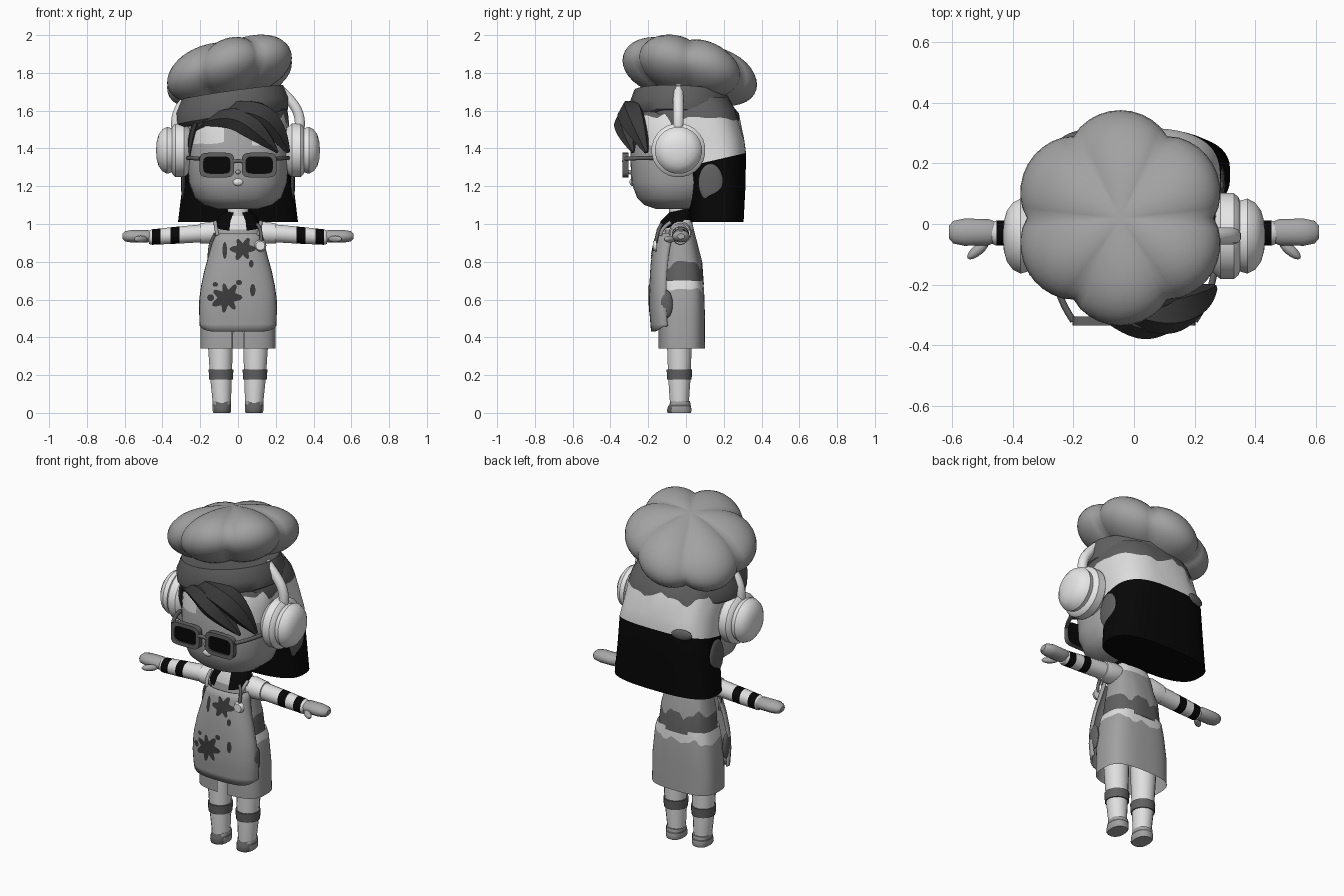
import bpy, bmesh, math
from mathutils import Matrix

if "Cube" in bpy.data.objects:
    bpy.data.objects.remove(bpy.data.objects["Cube"], do_unlink=True)

# Colours
MATS = {}
for label, v in dict(white=0.86, pale=0.74, skin_gray=0.39, hat_gray=0.36, cloth_gray=0.36,
                     dark_gray=0.12, charcoal=0.045, black=0.002).items():
    m = bpy.data.materials.new(label)
    m.use_nodes = True
    m.diffuse_color = (v, v, v, 1)
    m.node_tree.nodes["Principled BSDF"].inputs["Base Color"].default_value = (v, v, v, 1)
    MATS[label] = m


def finish(name, bm, colors, rule=None, matrix=Matrix(), angle=40):
    """Turn a bmesh into a shaded object; rule(centre) picks the colour index."""
    bmesh.ops.recalc_face_normals(bm, faces=bm.faces)
    if rule:
        for f in bm.faces:
            f.material_index = rule(f.calc_center_median())
    me = bpy.data.meshes.new(name)
    bm.to_mesh(me)
    bm.free()
    for c in colors.split():
        me.materials.append(MATS[c])
    ob = bpy.data.objects.new(name, me)
    bpy.context.collection.objects.link(ob)
    ob.matrix_world = matrix
    bpy.ops.object.select_all(action='DESELECT')
    ob.select_set(True)
    bpy.context.view_layer.objects.active = ob
    bpy.ops.object.shade_smooth_by_angle(angle=math.radians(angle))
    return ob


def bend(a, p):
    return math.copysign(abs(a) ** (2 / p), a)


def loft(name, rings, colors, n=24, p=2, rule=None, matrix=Matrix(), caps=True, cut=None,
         shear=(0, 0), angle=40, bands=None, edges={}):
    """Skin rings (z, centre x, centre y, radius x, radius y).
    bands colours each row of faces; edges maps a ring number to a height offset f(x, y)."""
    bm = bmesh.new()
    rows = []
    for k, (z, cx, cy, rx, ry) in enumerate(rings):
        row = []
        for i in range(n):
            t = math.tau * (i + 0.5) / n
            x, y = cx + rx * bend(math.cos(t), p), cy + ry * bend(math.sin(t), p)
            lift = edges[k](x, y) if k in edges else 0
            row.append(bm.verts.new((x, y, z + shear[0] * x + shear[1] * y + lift)))
        rows.append(row)
    for k, (a, b) in enumerate(zip(rows, rows[1:])):
        for i in range(n):
            j = (i + 1) % n
            f = bm.faces.new((a[i], a[j], b[j], b[i]))
            f.material_index = bands[k] if bands else 0
    if caps:
        bm.faces.new(rows[0]).material_index = bands[0] if bands else 0
        bm.faces.new(rows[-1]).material_index = bands[-1] if bands else 0
    if cut:
        gone = [f for f in bm.faces if cut(f.calc_center_median())]
        bmesh.ops.delete(bm, geom=gone, context='FACES')
    return finish(name, bm, colors, rule, matrix, angle)


def ball(name, loc, size, color, rot=0, n=16):
    bm = bmesh.new()
    bmesh.ops.create_uvsphere(bm, u_segments=n, v_segments=n // 2 + 2, radius=1)
    bmesh.ops.scale(bm, vec=size, verts=bm.verts)
    return finish(name, bm, color, matrix=Matrix.Translation(loc) @ Matrix.Rotation(rot, 4, 'Z'))


def tube(name, points, radii, color, sides=3):
    """Smooth tapered tube through the control points."""
    cu = bpy.data.curves.new(name, 'CURVE')
    cu.dimensions = '3D'
    cu.bevel_depth, cu.bevel_resolution, cu.use_fill_caps = 1, sides, True
    sp = cu.splines.new('NURBS')
    sp.points.add(len(points) - 1)
    for pt, co, r in zip(sp.points, points, radii):
        pt.co, pt.radius = (*co, 1), r
    sp.use_endpoint_u, sp.order_u, sp.resolution_u = True, 3, 6
    tmp = bpy.data.objects.new(name + "_path", cu)
    bpy.context.collection.objects.link(tmp)
    bm = bmesh.new()
    bm.from_mesh(bpy.data.meshes.new_from_object(tmp.evaluated_get(bpy.context.evaluated_depsgraph_get())))
    bpy.data.objects.remove(tmp)
    return finish(name, bm, color)


def ragged(size, freq):
    return lambda x, y: size * (math.sin(x * freq + y * 9) + .6 * math.sin(x * freq * 2.3 + y * 30))


# Head: face, pale temples and dark hairline
loft("head", [(z, 0, -0.06, w, d) for z, w, d in
              [(1.08, .11, .1), (1.1, .18, .16), (1.14, .23, .2), (1.22, .26, .23), (1.35, .268, .235),
               (1.42, .266, .231), (1.48, .262, .225), (1.58, .245, .213), (1.66, .18, .17)]],
     "skin_gray dark_gray pale", n=40, p=2.3, angle=60, edges={5: ragged(.012, 20), 7: ragged(.015, 30)},
     rule=lambda c: 1 if c.z > 1.59 else 2 if c.z > 1.43 and abs(c.x) > .08 else 0)
loft("neck", [(.98, 0, -.04, .06, .05), (1.12, 0, -.04, .055, .05)], "pale", n=16)
ball("nose", (0, -.295, 1.275), (.014, .014, .012), "skin_gray")
ball("mouth", (0, -.285, 1.222), (.028, .014, .02), "white")

# Back hair: black lower bob, pale upper half with a ragged dark edge
loft("back_hair", [(1.01, 0, .165, .318, .14), (1.2, 0, .16, .295, .155), (1.31, 0, .145, .285, .173),
                   (1.45, 0, .095, .275, .213), (1.56, 0, .04, .268, .24), (1.61, 0, .02, .26, .24),
                   (1.67, 0, .01, .23, .21)],
     "pale black dark_gray", n=56, p=2.8, bands=[1, 1, 0, 0, 2, 2], angle=50,
     edges={2: lambda x, y: .23 * (y - .03), 4: ragged(.022, 22)})
ball("hair_clip", (-.18, .296, 1.38), (.06, .014, .03), "dark_gray", rot=.25)

# Swept fringe and side lock
tube("fringe_large", [(-.1, -.22, 1.58), (.04, -.3, 1.61), (.19, -.27, 1.53), (.265, -.21, 1.38)],
     [.04, .075, .08, .012], "charcoal", 1)
tube("fringe_middle", [(-.2, -.21, 1.53), (-.04, -.3, 1.58), (.1, -.32, 1.5), (.21, -.28, 1.38)],
     [.015, .068, .072, .008], "charcoal", 1)
tube("fringe_small", [(-.06, -.24, 1.59), (-.16, -.25, 1.56), (-.22, -.2, 1.5)], [.03, .035, .006], "charcoal", 1)
tube("side_lock", [(-.22, -.2, 1.54), (-.25, -.17, 1.47), (-.255, -.15, 1.36)], [.012, .03, .005], "charcoal", 1)

# Hat: puffy lobed crown and a rolled band, both tilted
bm = bmesh.new()
bmesh.ops.create_uvsphere(bm, u_segments=60, v_segments=20, radius=1)
for v in bm.verts:
    t = math.atan2(v.co.y, v.co.x)
    flat = min(1, math.hypot(v.co.x, v.co.y))
    puff = abs(math.cos(3 * (t - math.pi / 2))) ** .8 - .75
    lobe = (1 + .13 * puff * flat) * max(flat, .001) ** -.25
    x, y = .342 * v.co.x * lobe, .345 * v.co.y * lobe
    z = v.co.z * (.165 if v.co.z > 0 else .15) * (1 + .3 * flat * puff)
    v.co = (x - .045, y + .02, 1.8 + z + .2 * x - .18 * y)
finish("hat_crown", bm, "hat_gray", angle=60)
loft("hat_band", [(1.55, -.03, -.025, .27, .25), (1.57, -.03, -.025, .295, .27),
                  (1.63, -.03, -.025, .3, .275), (1.7, -.03, -.025, .27, .25)],
     "dark_gray", n=32, shear=(.14, -.04))

# Headphones and details on each side of the head
for s, side in ((1, "left"), (-1, "right")):
    turn = Matrix.Translation((s * .27, -.04, 1.39)) @ Matrix.Rotation(s * math.pi / 2, 4, 'Y')
    loft(side + "_ear_cup", [(z, 0, 0, r, r) for z, r in
                             [(-.03, .1), (0, .13), (.015, .143), (.06, .143), (.075, .13), (.08, .118),
                              (.105, .125), (.13, .112), (.15, .085), (.16, .05), (.163, .015)]], "white", matrix=turn)
    tube(side + "_headphone_arm", [(s * .325, -.04, 1.5), (s * .335, -.04, 1.57), (s * .27, -.04, 1.67),
                                   (s * .21, -.04, 1.72)], [.028] * 4, "white")
    ball(side + "_hair_patch", (s * .29, .13, 1.22), (.012, .065, .1), "dark_gray")
    # Glasses
    rim = Matrix.Translation((s * .112, -.305, 1.312)) @ Matrix.Rotation(math.pi / 2, 4, 'X')
    loft(side + "_lens_frame", [(0, 0, 0, .092, .066), (.03, 0, 0, .092, .066), (.03, 0, 0, .07, .044),
                                (.022, 0, 0, .07, .044)], "dark_gray black", p=5, matrix=rim,
         rule=lambda c: int(c.x ** 2 + c.y ** 2 < 1e-5), angle=30)
    tube(side + "_glasses_arm", [(s * .2, -.32, 1.345), (s * .25, -.25, 1.35), (s * .265, -.16, 1.35)],
         [.011] * 3, "dark_gray")
tube("glasses_bridge", [(-.04, -.325, 1.33), (0, -.33, 1.335), (.04, -.325, 1.33)], [.011] * 3, "dark_gray")

# Shirt, skirt and collar
loft("shirt", [(z, 0, cy, w, d) for z, w, cy, d in
               [(.68, .165, -.02, .115), (.79, .152, -.026, .112),
                (.9, .132, -.03, .09), (.97, .125, -.035, .077), (1.02, .1, -.035, .065), (1.05, .06, -.035, .05)]],
     "cloth_gray dark_gray pale", n=48, p=2.5, bands=[1, 0, 0, 2, 2], edges={1: ragged(.02, 45)}, angle=60)
skirt = [(.7, .168, .112), (.64, .181, .118), (.5, .198, .123), (.34, .2, .124)]
loft("skirt", [(z, 0, -.022, w, d) for z, w, d in skirt], "cloth_gray pale", n=48, p=3, caps=False,
     bands=[1, 0, 0], edges={1: ragged(.016, 50)}, cut=lambda c: c.y < -.1 and abs(c.x) < .045)
loft("collar", [(1.0, 0, -.065, .12, .1), (1.045, 0, -.05, .105, .09), (1.08, 0, -.04, .062, .055)], "black",
     caps=False, cut=lambda c: c.y < -.08 and abs(c.x) < .03, shear=(0, .22))

# Apron: a curved sheet wrapped round the front
APRON = [(.43, .198, -.18), (.55, .201, -.19), (.65, .195, -.19), (.75, .174, -.185),
         (.85, .146, -.175), (.95, .125, -.155)]


def apron_at(z):
    for a, b in zip(APRON, APRON[1:]):
        if z <= b[0]:
            k = (z - a[0]) / (b[0] - a[0])
            return a[1] + k * (b[1] - a[1]), a[2] + k * (b[2] - a[2])
    return APRON[-1][1:]


def apron_y(x, z):
    w, front = apron_at(z)
    return front + .085 * (1 - (1 - min(1, abs(x / w)) ** 2.5) ** .4)


bm = bmesh.new()
rows = []
for z in [.43 + .04 * i for i in range(14)]:
    w = apron_at(z)[0]
    xs = [w * math.sin(math.pi * (k / 20 - .5)) for k in range(21)]
    # Rounded lower corners
    rows.append([bm.verts.new((x, apron_y(x, z), z + (.03 * abs(x / w) ** 8 if z < .45 else 0))) for x in xs])
for a, b in zip(rows, rows[1:]):
    for k in range(20):
        bm.faces.new((a[k], a[k + 1], b[k + 1], b[k]))
apron = finish("apron", bm, "cloth_gray", angle=60)
mod = apron.modifiers.new("thickness", 'SOLIDIFY')
mod.thickness, mod.offset = .01, 0


def splat(name, x, z, rx, rz, spikes=0):
    """Thin paint mark that follows the apron."""
    bm = bmesh.new()
    n, rings = 42, []
    for k in (.02, .35, .7, 1):
        ring = []
        for i in range(n):
            t = math.tau * i / n
            r = k * (.75 + .22 * math.cos(spikes * t) + .1 * math.sin(2 * t + 1) if spikes else 1)
            px, pz = x + rx * r * math.cos(t), z + rz * r * math.sin(t)
            ring.append(bm.verts.new((px, apron_y(px, pz) - .0085, pz)))
        rings.append(ring)
    for a, b in zip(rings, rings[1:]):
        for i in range(n):
            bm.faces.new((a[i], a[(i + 1) % n], b[(i + 1) % n], b[i]))
    bm.faces.new(rings[0])
    finish(name, bm, "charcoal")


splat("upper_splat", .025, .868, .066, .07, 6)
splat("lower_splat", -.06, .61, .08, .09, 7)
for i, (x, z, rx, rz) in enumerate([(-.07, .86, .012, .045), (.078, .65, .014, .033), (.07, .79, .012, .02),
                                    (-.145, .61, .018, .018), (.005, .69, .016, .014), (-.12, .68, .014, .012)]):
    splat(f"paint_drop_{i}", x, z, rx, rz)

# Badge ring and its cord
bm = bmesh.new()
bmesh.ops.create_cone(bm, cap_ends=True, segments=20, radius1=.032, radius2=.024, depth=.02)
finish("badge", bm, "white", matrix=Matrix.Translation((.118, -.165, .885)) @ Matrix.Rotation(math.pi / 2, 4, 'X'))
tube("badge_cord", [(.1, -.13, 1.0), (.13, -.15, .97), (.12, -.16, .9)], [.009] * 3, "dark_gray")
tube("apron_tie", [(-.12, -.12, .94), (-.16, -.1, .9), (-.15, -.1, .78)], [.009] * 3, "dark_gray")

# Limbs, mirrored
for s, side in ((1, "left"), (-1, "right")):
    turn = Matrix.Translation((0, -.03, .965)) @ Matrix.Rotation(s * math.pi / 2, 4, 'Y')
    loft(side + "_arm", [(z, s * .075 * z, 0, r, r) for z, r in
                         [(.08, .05), (.13, .06), (.2, .054), (.201, .048), (.31, .046), (.358, .045),
                          (.41, .043), (.455, .042), (.47, .036)]], "white pale black", n=16,
         bands=[0, 0, 0, 1, 2, 1, 2, 1], matrix=turn)
    loft(side + "_hand", [(z, s * .03, .003, h, w) for z, h, w in
                          [(.455, .028, .034), (.48, .034, .044), (.56, .034, .046), (.597, .028, .038),
                           (.612, .014, .02)]], "skin_gray", n=16, matrix=turn)
    ball(side + "_thumb", (s * .515, -.085, .92), (.045, .018, .018), "skin_gray", rot=-s * .7)
    tube(side + "_apron_strap", [(s * .108, -.135, .94), (s * .118, -.13, .98), (s * .12, -.08, 1.01)],
         [.01] * 3, "cloth_gray")
    ball(side + "_pocket", (s * .19, -.105, .575), (.016, .035, .075), "dark_gray")
    loft(side + "_leg", [(.04, s * .085, -.035, .048, .05), (.18, s * .09, -.035, .058, .06),
                         (.45, s * .095, -.035, .072, .07)], "pale", n=16)
    loft(side + "_sock_band", [(.178, s * .09, -.035, .064, .066), (.23, s * .09, -.035, .067, .069)],
         "dark_gray", n=16)
    loft(side + "_shoe", [(0, s * .085, -.036, .046, .062), (.012, s * .085, -.036, .05, .066),
                          (.035, s * .085, -.034, .05, .062), (.045, s * .085, -.032, .05, .056),
                          (.062, s * .085, -.03, .05, .053)],
         "cloth_gray dark_gray", n=16, p=2.4, rule=lambda c: int(c.y < -.08 or .036 < c.z < .05))
